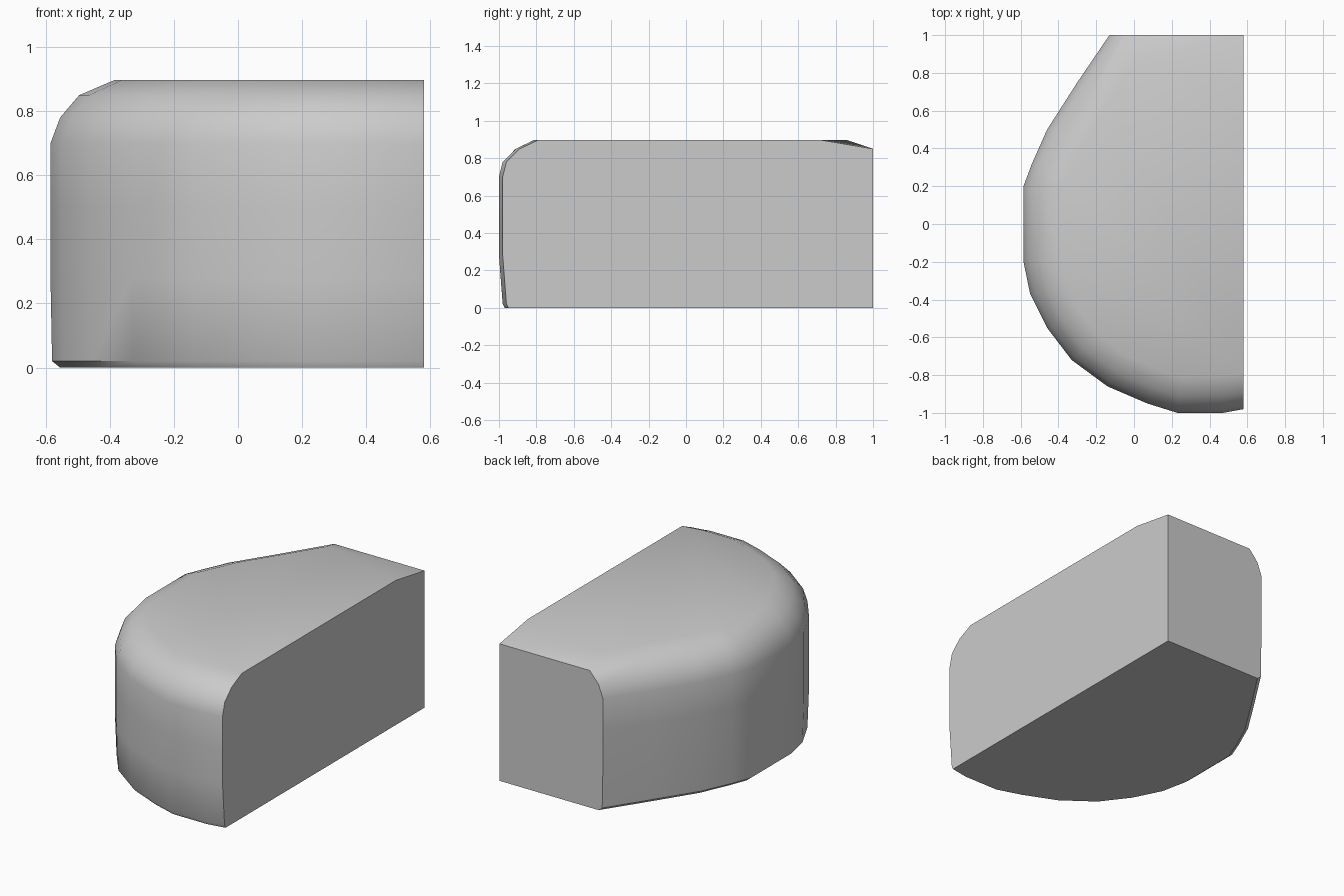
import bpy, bmesh, math
from mathutils import Vector

cube = bpy.data.objects.get("Cube")
if cube:
    bpy.data.objects.remove(cube, do_unlink=True)

# Plan outline, from the back corner on the cut side round to the front
outline = [Vector(p) for p in [
    (0.58, 1), (-0.13, 1), (-0.30, 0.75), (-0.46, 0.5), (-0.54, 0.32),
    (-0.585, 0.2), (-0.585, -0.2), (-0.55, -0.37), (-0.46, -0.55),
    (-0.33, -0.72), (-0.14, -0.86), (0.07, -0.95), (0.23, -1),
    (0.47, -1), (0.58, -0.98)]]

# Levels: height, side inset, front inset
levels = [(0, 0.03, 0.03), (0.02, 0.005, 0.02), (0.28, 0, 0), (0.5, 0, 0),
          (0.7, 0, 0), (0.78, 0.03, 0.02), (0.85, 0.09, 0.09), (0.897, 0.2, 0.19)]


def ring(height, side, front):
    """Outline inset at one height, keeping the two cut planes flat."""
    points = []
    last = len(outline) - 1
    for i, p in enumerate(outline):
        if i == 0:
            inward = Vector((0, 0))
        elif i == 1:
            inward = Vector((1, 0))
        elif i == last:
            inward = Vector((0, 1))
        else:
            t = (outline[i + 1] - outline[i - 1]).normalized()
            inward = Vector((-t.y, t.x))
        x, y = p.x + inward.x * side, p.y + inward.y * front
        points.append(Vector((x, y, height)))
    return points


rings = [ring(*level) for level in levels]
# The roof slopes gently down to the back plane
rings[-1][0].y = 0.72
rings[-1][1].xy = (0.0, 0.86)

bm = bmesh.new()
rows = [[bm.verts.new(p) for p in r] for r in rings]
for low, high in zip(rows, rows[1:]):
    for i in range(len(low) - 1):
        bm.faces.new((low[i], low[i + 1], high[i + 1], high[i]))
bm.faces.new(rows[0])
bm.faces.new(rows[-1])
# Flat cut side
bm.faces.new([r[0] for r in rows] + [r[-1] for r in reversed(rows)])
bmesh.ops.recalc_face_normals(bm, faces=bm.faces)

mesh = bpy.data.meshes.new("rounded_block")
bm.to_mesh(mesh)
bm.free()
block = bpy.data.objects.new("rounded_block", mesh)
bpy.context.collection.objects.link(block)
block.scale.z = 0.897 / levels[-1][0]

# Single grey finish
grey = bpy.data.materials.new("light_grey")
grey.use_nodes = True
colour = (0.6, 0.6, 0.6, 1)
grey.diffuse_color = colour
grey.node_tree.nodes["Principled BSDF"].inputs["Base Color"].default_value = colour
mesh.materials.append(grey)

bpy.ops.object.select_all(action='DESELECT')
block.select_set(True)
bpy.context.view_layer.objects.active = block
bpy.ops.object.shade_smooth_by_angle(angle=math.radians(35))
